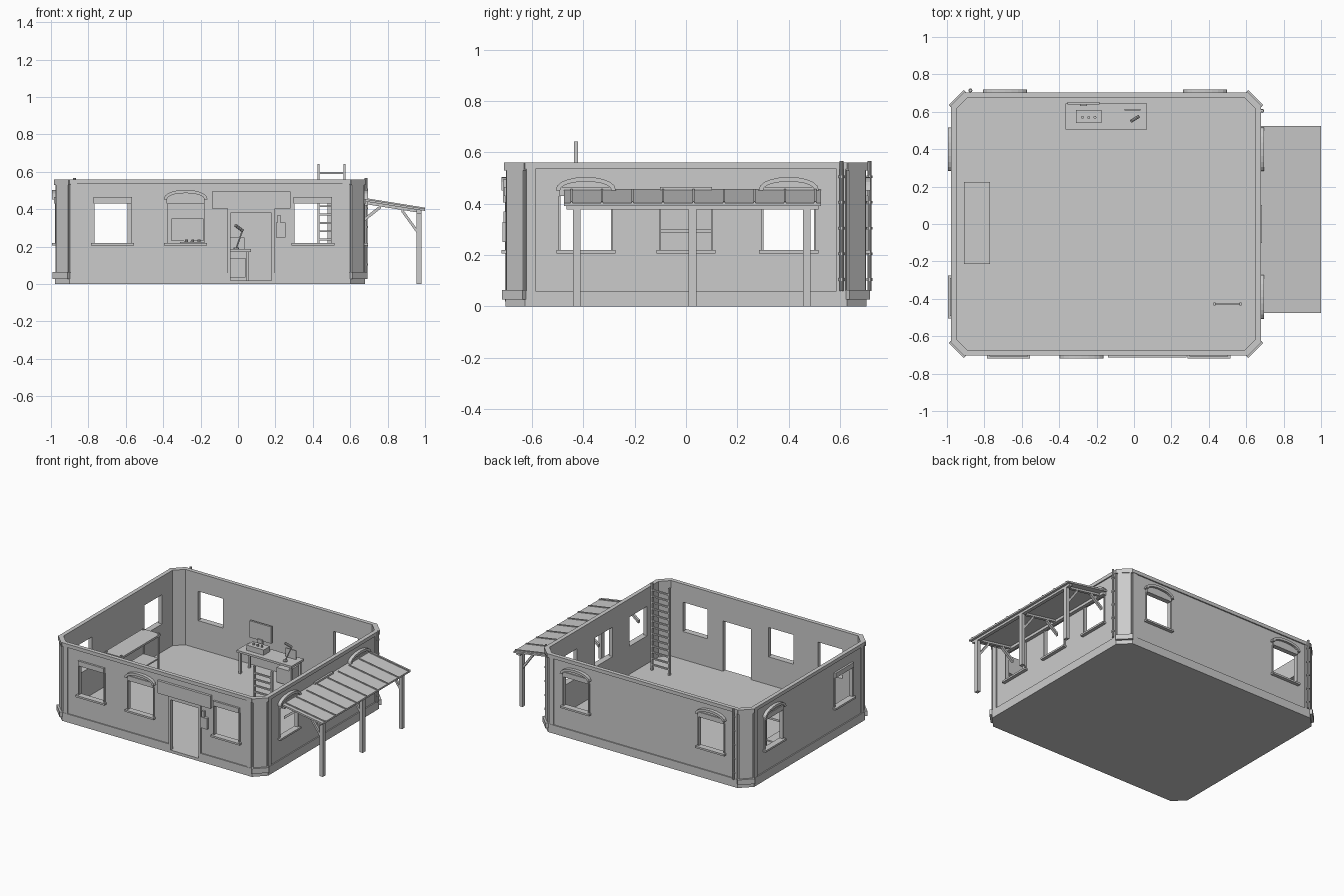
import bpy, bmesh, math
from mathutils import Vector

old = bpy.data.objects.get("Cube")
if old:
    bpy.data.objects.remove(old)

GREY = bpy.data.materials.new("plain grey")
GREY.use_nodes = True
GREY.diffuse_color = (0.6, 0.6, 0.6, 1)
GREY.node_tree.nodes["Principled BSDF"].inputs["Base Color"].default_value = (0.6, 0.6, 0.6, 1)

# Inner faces of the walls, and wall thickness
X0, X1, Y, T = -0.95, 0.65, 0.675, 0.02

# Frames map (u, z, outward) of each wall, or plain planes, to world space
SIDE = {
    "front": lambda u, z, o: (u, -Y - T - o, z),
    "back": lambda u, z, o: (u, Y + T + o, z),
    "right": lambda u, z, o: (X1 + T + o, u, z),
    "left": lambda u, z, o: (X0 - T - o, u, z),
    "xz": lambda u, z, o: (u, o, z),
    "xy": lambda u, z, o: (u, z, o),
}


def finish(name, bm):
    bmesh.ops.recalc_face_normals(bm, faces=bm.faces)
    me = bpy.data.meshes.new(name)
    bm.to_mesh(me)
    bm.free()
    me.materials.append(GREY)
    ob = bpy.data.objects.new(name, me)
    bpy.context.collection.objects.link(ob)
    return ob


def add_prism(bm, side, pts, o0, o1):
    f = SIDE[side]
    a = [bm.verts.new(f(u, z, o0)) for u, z in pts]
    b = [bm.verts.new(f(u, z, o1)) for u, z in pts]
    bm.faces.new(a)
    bm.faces.new(b[::-1])
    for i in range(len(a)):
        j = (i + 1) % len(a)
        bm.faces.new((a[i], a[j], b[j], b[i]))


def rect(u0, u1, z0, z1):
    return [(u0, z0), (u1, z0), (u1, z1), (u0, z1)]


def prism(name, side, pts, o0, o1):
    bm = bmesh.new()
    add_prism(bm, side, pts, o0, o1)
    return finish(name, bm)


def box(name, x0, x1, y0, y1, z0, z1):
    return prism(name, "xy", rect(x0, x1, y0, y1), z0, z1)


def rod(name, p, q, r, n=10):
    p, q = Vector(p), Vector(q)
    bm = bmesh.new()
    bmesh.ops.create_cone(bm, cap_ends=True, segments=n, radius1=r, radius2=r, depth=(q - p).length)
    rot = (q - p).to_track_quat("Z", "Y").to_matrix().to_4x4()
    bmesh.ops.transform(bm, matrix=rot, verts=bm.verts)
    bmesh.ops.translate(bm, vec=(p + q) / 2, verts=bm.verts)
    return finish(name, bm)


def outline(d):
    """Room outline with cut corners, grown outward by d."""
    a, b, c, k = X0 - d, X1 + d, Y + d, 0.06 + 0.586 * d
    return [(a + k, -c), (b - k, -c), (b, -c + k), (b, c - k),
            (b - k, c), (a + k, c), (a, c - k), (a, -c + k)]


def ring(name, d0, d1, z0, z1):
    bm = bmesh.new()
    loops = [[bm.verts.new((x, y, z)) for x, y in outline(d)]
             for d, z in ((d0, z0), (d1, z0), (d1, z1), (d0, z1))]
    for k in range(4):
        p, q = loops[k], loops[(k + 1) % 4]
        for i in range(8):
            j = (i + 1) % 8
            bm.faces.new((p[i], p[j], q[j], q[i]))
    return finish(name, bm)


# Openings: side, centre, arched hood
WINDOWS = [("front", -0.67, 0), ("front", -0.28, 1), ("front", 0.4, 0),
           ("right", -0.39, 1), ("right", 0.0, 0), ("right", 0.4, 1),
           ("back", -0.69, 1), ("back", 0.38, 1),
           ("left", -0.39, 0), ("left", 0.4, 1)]
W, SILL, HEAD = 0.098, 0.22, 0.43
DOOR = rect(-0.04, 0.18, 0.02, 0.38)

# Floor slab, walls, plinth and cornice
prism("floor", "xy", outline(T + 0.004), 0, 0.02)
walls = ring("walls", 0, T, 0.0201, 0.55)
plinth = ring("plinth", T, T + 0.008, 0, 0.06)
ring("cornice", T, T + 0.009, 0.535, 0.56)
ring("wall_cap", 0, T, 0.55, 0.56)

bm = bmesh.new()
for side, u, _ in WINDOWS:
    add_prism(bm, side, rect(u - W, u + W, SILL, HEAD), -0.06, 0.06)
add_prism(bm, "front", DOOR, -0.06, 0.06)
cutter = finish("opening_cutter", bm)
cutter.hide_render = True
for ob in (walls, plinth):
    mod = ob.modifiers.new("openings", "BOOLEAN")
    mod.object, mod.operation, mod.solver = cutter, "DIFFERENCE", "EXACT"
    bpy.context.view_layer.objects.active = ob
    bpy.ops.object.modifier_apply(modifier=mod.name)
bpy.data.objects.remove(cutter)

# Window trim: jambs, head box, sill and hood
for side, u, arched in WINDOWS:
    for s in (-1, 1):
        prism("window_jamb", side, rect(u + s * W, u + s * (W + 0.008), SILL, HEAD), 0, 0.008)
    prism("window_head", side, rect(u - W - 0.004, u + W + 0.004, HEAD, 0.465), -0.005, 0.014)
    prism("window_sill", side, rect(u - 0.115, u + 0.115, 0.207, SILL), -0.015, 0.024)
    if arched:
        def arc(w, spring, rise, n=10):
            return [(u - w * math.cos(math.pi * i / n),
                     spring + rise * math.sin(math.pi * i / n) ** 0.9) for i in range(n + 1)]
        prism("window_hood", side, arc(0.117, 0.452, 0.052) + arc(0.1, 0.452, 0.034)[::-1], 0, 0.024)
        prism("hood_infill", side, arc(0.1, 0.452, 0.034), 0, 0.008)

# Raised strips at both ends of each wall
for side in ("front", "back", "right", "left"):
    lo, hi = (X0, X1) if side in ("front", "back") else (-Y, Y)
    for u in (lo + 0.055, hi - 0.09):
        prism("wall_end_strip", side, rect(u, u + 0.035, 0.06, 0.535), 0, 0.006)

# Corner pilasters with base and top blocks
pts = outline(T)
for i in (1, 3, 5, 7):
    a, b = Vector(pts[i]), Vector(pts[(i + 1) % 8])
    t = (b - a).normalized()
    n = Vector((t.y, -t.x))
    for name, grow, out, z0, z1 in (("pilaster", -0.006, 0.01, 0.06, 0.535),
                                    ("pilaster_base", 0.006, 0.024, 0.028, 0.065),
                                    ("pilaster_top", 0.004, 0.014, 0.53, 0.56)):
        p, q = a - t * grow, b + t * grow
        prism(name, "xy", [tuple(v) for v in (p, q, q + n * out, p + n * out)], z0, z1)

# Door casing, sign board and entry box
for lo, hi in ((-0.056, -0.04), (0.18, 0.197)):
    prism("door_casing", "front", rect(lo, hi, 0.02, 0.38), 0, 0.01)
prism("door_head", "front", rect(-0.056, 0.197, 0.38, 0.405), 0, 0.01)
prism("sign_board", "front", rect(-0.14, 0.28, 0.405, 0.495), 0, 0.018)
prism("entry_box", "front", rect(0.203, 0.255, 0.25, 0.328), 0, 0.02)
prism("entry_handset", "front", rect(0.21, 0.228, 0.328, 0.37), 0, 0.016)

# Drain pipes with clamps
for x, y in ((0.685, 0.605), (-0.875, 0.714)):
    rod("drain_pipe", (x, y, 0.06), (x, y, 0.567), 0.008)
    for k in range(5):
        z = 0.1 + 0.1 * k
        rod("pipe_clamp", (x, y, z), (x, y, z + 0.01), 0.011)

# Awning roof, seams, posts, rafters and braces
XW = 0.69


def slope(x):
    return 0.452 - 0.16 * (x - XW)


def beam(name, x0, z0, x1, z1, h, y0, y1):
    prism(name, "xz", [(x0, z0 - h), (x1, z1 - h), (x1, z1), (x0, z0)], y0, y1)


beam("awning_roof", XW - 0.02, slope(XW - 0.02), 1.0, slope(1.0), 0.012, -0.475, 0.525)
for k in range(9):
    y = -0.445 + 0.1185 * k
    beam("awning_seam", XW, slope(XW) + 0.006, 1.0, slope(1.0) + 0.006, 0.006, y - 0.004, y + 0.004)
box("awning_front_beam", 0.955, 0.98, -0.465, 0.515, 0.378, 0.395)
box("awning_wall_beam", 0.67, 0.695, -0.465, 0.515, 0.42, 0.44)
for y in (-0.425, 0.025, 0.47):
    box("awning_post", 0.955, 0.98, y - 0.015, y + 0.015, 0, 0.38)
    beam("awning_rafter", XW, slope(XW) - 0.012, 0.98, slope(0.98) - 0.012, 0.014, y - 0.01, y + 0.01)
    beam("post_brace", 0.875, 0.408, 0.957, 0.295, 0.024, y - 0.009, y + 0.009)
    beam("wall_brace", 0.67, 0.35, 0.765, 0.425, 0.02, y - 0.009, y + 0.009)

# Ladder
for x in (0.43, 0.57):
    box("ladder_rail", x - 0.006, x + 0.006, -0.436, -0.42, 0.02, 0.643)
for k in range(13):
    z = 0.06 + 0.0445 * k
    box("ladder_rung", 0.43, 0.57, -0.434, -0.422, z - 0.005, z + 0.005)

# Desk with legs and cabinet
box("desk_top", -0.365, 0.07, 0.505, 0.645, 0.172, 0.187)
for x in (-0.355, 0.045):
    for y in (0.515, 0.62):
        box("desk_leg", x, x + 0.015, y, y + 0.015, 0.02, 0.172)
box("desk_cabinet", -0.06, 0.04, 0.52, 0.63, 0.035, 0.14)

# Screen, control box with knobs, papers and desk microphone
box("screen", -0.355, -0.185, 0.638, 0.652, 0.23, 0.35)
box("screen_stand", -0.29, -0.25, 0.63, 0.645, 0.187, 0.24)
box("control_box", -0.31, -0.175, 0.54, 0.61, 0.187, 0.225)
for k in range(3):
    x = -0.275 + 0.033 * k
    rod("control_knob", (x, 0.57, 0.225), (x, 0.57, 0.237), 0.008)
box("desk_panel", -0.05, 0.035, 0.606, 0.614, 0.187, 0.25)
rod("microphone_base", (-0.01, 0.548, 0.187), (-0.01, 0.548, 0.195), 0.016)
rod("microphone_stem", (-0.01, 0.548, 0.19), (0.025, 0.575, 0.29), 0.004)
rod("microphone_head", (0.025, 0.575, 0.285), (-0.015, 0.55, 0.315), 0.009)

# Side table with shelf
box("table_top", -0.91, -0.77, -0.215, 0.225, 0.288, 0.302)
box("table_shelf", -0.9, -0.78, -0.205, 0.215, 0.12, 0.13)
for x in (-0.905, -0.787):
    for y in (-0.21, 0.208):
        box("table_leg", x, x + 0.012, y, y + 0.012, 0.02, 0.31)
